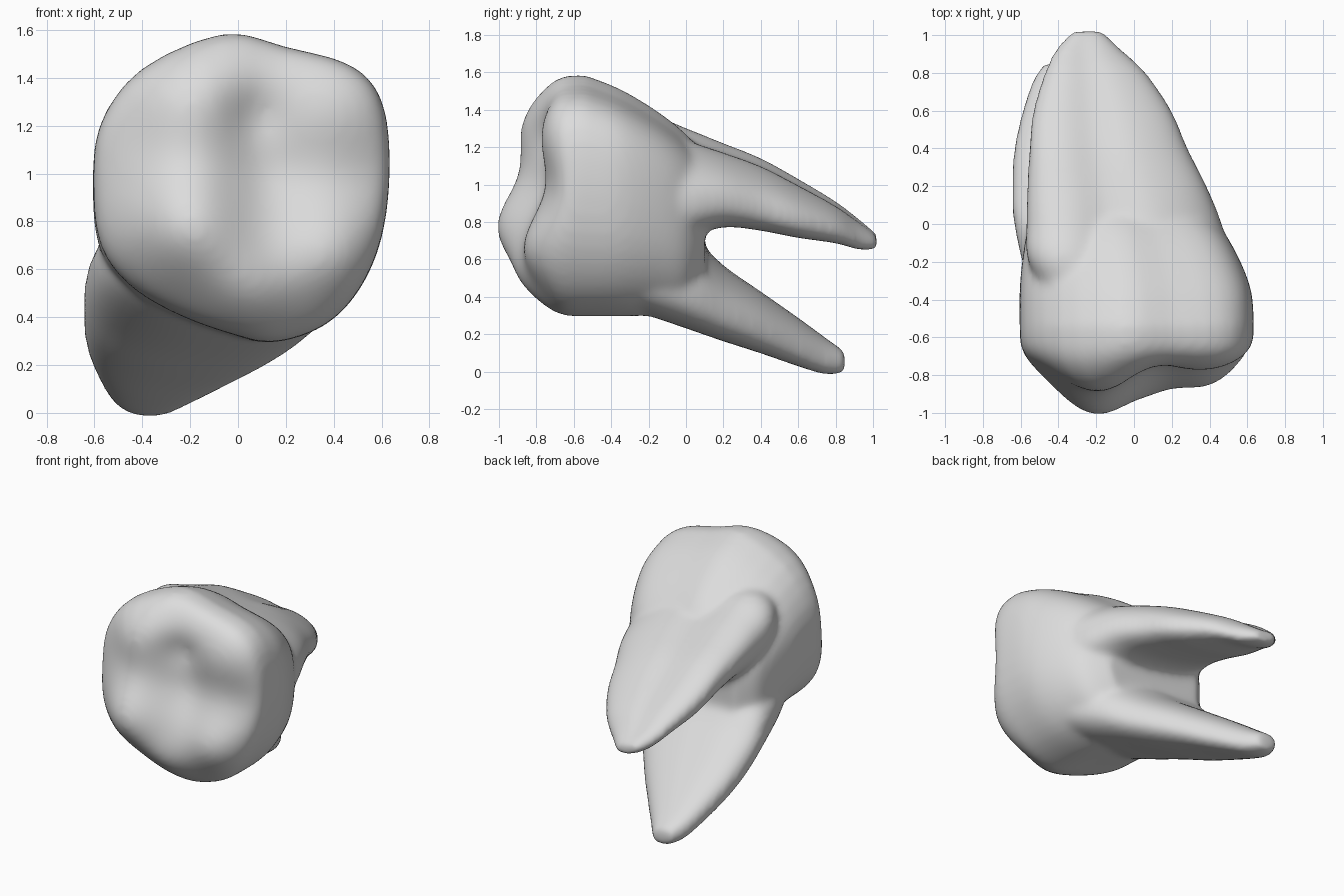
import bpy, bmesh, math
from mathutils import Vector

cube = bpy.data.objects.get("Cube")
if cube:
    bpy.data.objects.remove(cube, do_unlink=True)

N = 48
bm = bmesh.new()


def loft(rings):
    """Closed skin through a list of equal-length rings of points."""
    loops = [[bm.verts.new(p) for p in ring] for ring in rings]
    for a, b in zip(loops, loops[1:]):
        for i in range(len(a)):
            j = (i + 1) % len(a)
            bm.faces.new((a[i], a[j], b[j], b[i]))
    bm.faces.new(loops[0][::-1])
    bm.faces.new(loops[-1])


def smooth_path(points, steps, closed):
    """Catmull-Rom curve through points of any dimension."""
    n, out = len(points), []

    def at(i):
        return Vector(points[i % n] if closed else points[min(max(i, 0), n - 1)])

    for i in range(n if closed else n - 1):
        a, b, c, d = (at(i + k) for k in (-1, 0, 1, 2))
        for s in range(steps):
            t = s / steps
            out.append(0.5 * (2 * b + (c - a) * t + (2 * a - 5 * b + 4 * c - d) * t * t
                              + (3 * b - a - 3 * c + d) * t ** 3))
    return out if closed else out + [at(n - 1)]


# Crown outline (x, z), seen along the tooth
CENTRE = Vector((0.02, 0.95))
outline = smooth_path([
    (-0.06, 1.585), (0.2, 1.53), (0.47, 1.455), (0.6, 1.31), (0.635, 1.05), (0.605, 0.75),
    (0.51, 0.52), (0.36, 0.365), (0.15, 0.295), (-0.03, 0.33), (-0.25, 0.41), (-0.45, 0.53),
    (-0.575, 0.7), (-0.605, 0.95), (-0.575, 1.21), (-0.4, 1.44)], 3, True)

# Cusps and hollows of the chewing face: x, z, height, radius
BUMPS = [(-0.2, 0.77, 0.27, 0.3), (0.4, 0.65, 0.14, 0.24), (0.42, 1.28, 0.05, 0.24),
         (-0.2, 1.33, 0.15, 0.27), (0.1, 1.0, -0.05, 0.18), (0.08, 1.25, -0.05, 0.12),
         (0.05, 0.48, 0.11, 0.2), (0.55, 0.98, -0.03, 0.2)]


def chewing_y(x, z):
    return -0.74 - sum(h * math.exp(-((x - u) ** 2 + (z - v) ** 2) / r ** 2)
                       for u, v, h, r in BUMPS)


# Crown front: concentric rings rounded into the side wall
rings = []
edge_y = -0.54
for k in range(1, 25):
    s = math.sin(math.pi / 2 * k / 24)
    ring = []
    for p in outline:
        q = CENTRE + (p - CENTRE) * s
        rim = max(0, 1 - s ** 4) ** 0.25
        ring.append((q.x, edge_y + (chewing_y(q.x, q.y) - edge_y) * rim, q.y))
    rings.append(ring)

# Crown neck: outline squeezed into bounds y, x0, x1, z0, z1
neck = smooth_path([(edge_y, -0.605, 0.635, 0.295, 1.585), (-0.35, -0.605, 0.62, 0.295, 1.51),
                    (-0.15, -0.585, 0.54, 0.3, 1.39), (0, -0.55, 0.44, 0.3, 1.27),
                    (0.1, -0.45, 0.3, 0.42, 1.15)], 4, False)
for y, x0, x1, z0, z1 in neck[1:]:
    rings.append([(x0 + (p.x + 0.605) / 1.24 * (x1 - x0), y,
                   z0 + (p.y - 0.295) / 1.29 * (z1 - z0)) for p in outline])
loft(rings)


def root(sections, tilt, groove):
    """Flattened tapering root, tilted and grooved along its upper side."""
    rings = []
    for y, x0, x1, z0, z1 in smooth_path(sections, 4, False):
        ring = []
        for i in range(N):
            a = 2 * math.pi * i / N
            c, s = math.cos(a), math.sin(a)
            u = math.copysign(abs(c) ** 0.85, c)
            v = math.copysign(abs(s) ** 0.85, s)
            if v > 0:
                v *= 1 - groove * math.exp(-((u + 0.15) / 0.3) ** 2)
            v = v * math.sqrt(1 - tilt ** 2) - u * tilt
            ring.append(((x0 + x1) / 2 + u * (x1 - x0) / 2, y,
                         (z0 + z1) / 2 + v * (z1 - z0) / 2))
        rings.append(ring)
    loft(rings)


# Upper root
root([(-0.45, -0.42, 0.38, 0.8, 1.33), (-0.2, -0.56, 0.5, 0.74, 1.37),
      (0, -0.57, 0.465, 0.73, 1.3), (0.2, -0.565, 0.385, 0.78, 1.22),
      (0.4, -0.555, 0.285, 0.76, 1.14), (0.6, -0.535, 0.2, 0.72, 1.03),
      (0.8, -0.475, 0.065, 0.69, 0.91), (0.92, -0.42, -0.06, 0.655, 0.82),
      (1.02, -0.33, -0.16, 0.65, 0.74)], 0.4, 0.22)

# Lower root
root([(-0.55, -0.42, 0.35, 0.45, 0.85), (-0.3, -0.56, 0.43, 0.34, 0.85),
      (0, -0.635, 0.33, 0.235, 0.75), (0.2, -0.645, 0.2, 0.165, 0.57),
      (0.4, -0.635, 0.05, 0.1, 0.43), (0.6, -0.59, -0.12, 0.03, 0.29),
      (0.75, -0.54, -0.25, -0.015, 0.18), (0.85, -0.48, -0.33, -0.005, 0.11)], 0.2, 0.04)

bmesh.ops.recalc_face_normals(bm, faces=bm.faces)
mesh = bpy.data.meshes.new("tooth")
bm.to_mesh(mesh)
bm.free()
tooth = bpy.data.objects.new("tooth", mesh)
bpy.context.collection.objects.link(tooth)

# Fuse the parts into one skin and soften the joints
remesh = tooth.modifiers.new("fuse", 'REMESH')
remesh.mode = 'VOXEL'
remesh.voxel_size = 0.02
remesh.use_smooth_shade = True
soften = tooth.modifiers.new("soften", 'SMOOTH')
soften.factor = 0.5
soften.iterations = 18

# Material
grey = bpy.data.materials.new("light grey")
grey.use_nodes = True
grey.diffuse_color = (0.72, 0.72, 0.72, 1)
grey.node_tree.nodes["Principled BSDF"].inputs["Base Color"].default_value = (0.72, 0.72, 0.72, 1)
mesh.materials.append(grey)
